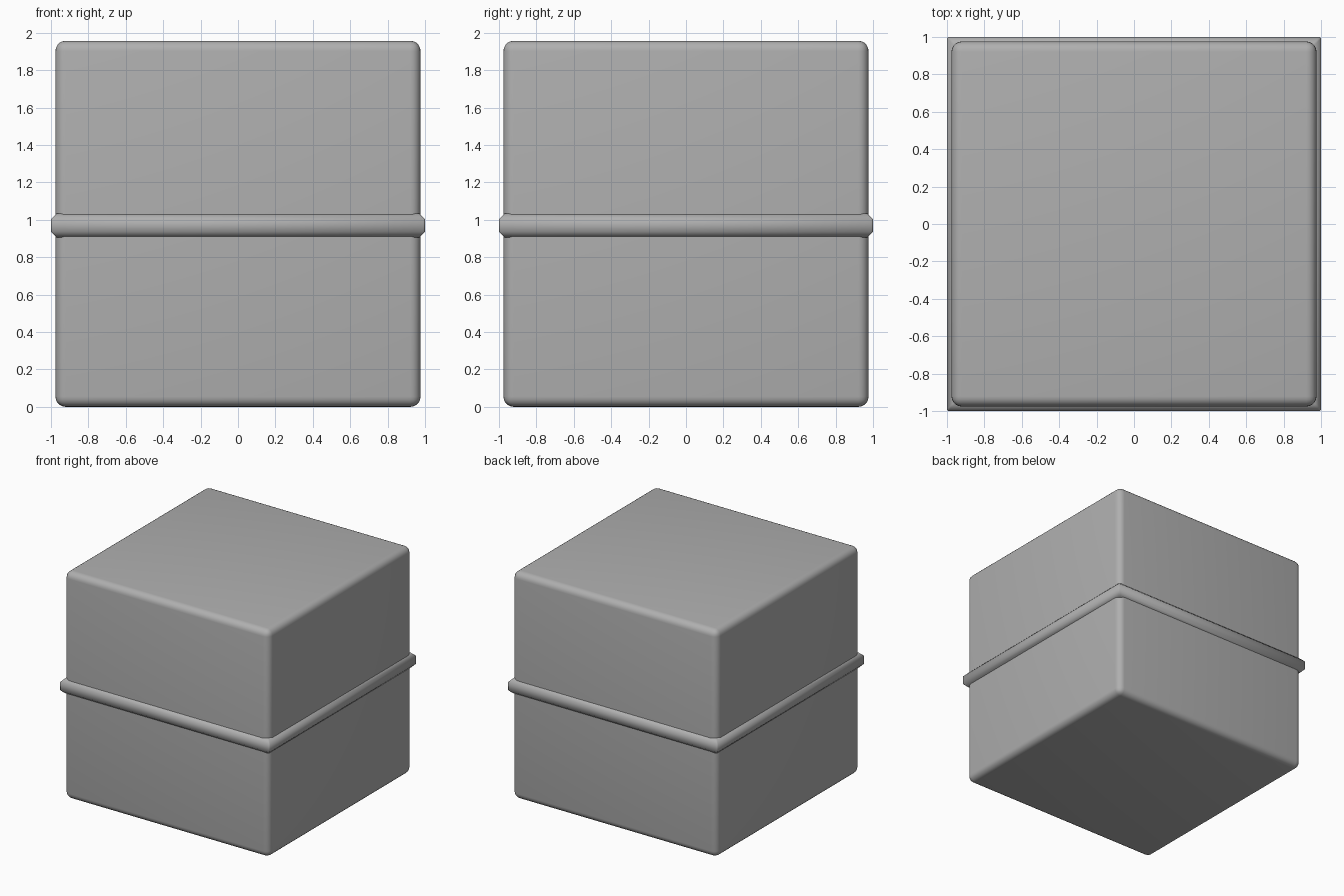
import bpy, bmesh

if "Cube" in bpy.data.objects:
    bpy.data.objects.remove(bpy.data.objects["Cube"])

# Mid grey shared by both parts
grey = bpy.data.materials.new("mid_grey")
grey.diffuse_color = (0.43, 0.43, 0.43, 1)
grey.use_nodes = True
grey.node_tree.nodes["Principled BSDF"].inputs["Base Color"].default_value = grey.diffuse_color

def make_object(name, bm, angle):
    bmesh.ops.recalc_face_normals(bm, faces=bm.faces[:])
    mesh = bpy.data.meshes.new(name)
    bm.to_mesh(mesh)
    bm.free()
    mesh.materials.append(grey)
    obj = bpy.data.objects.new(name, mesh)
    bpy.context.collection.objects.link(obj)
    bpy.ops.object.select_all(action='DESELECT')
    obj.select_set(True)
    bpy.context.view_layer.objects.active = obj
    bpy.ops.object.shade_smooth_by_angle(angle=angle)
    return obj

# Rounded cube body
WIDTH, HEIGHT = 1.952, 1.957
bm = bmesh.new()
bmesh.ops.create_cube(bm, size=1)
for v in bm.verts:
    v.co.x *= WIDTH
    v.co.y *= WIDTH
    v.co.z = (v.co.z + 0.5) * HEIGHT
bmesh.ops.bevel(bm, geom=bm.edges[:], offset=0.055, segments=5,
                profile=0.5, affect='EDGES')
make_object("cube_body", bm, 0.6)

# Raised band: chamfered profile (half width, z) swept around a square
# whose corners are slightly cut
profile = [(0.93, 1.033), (0.97, 1.033), (1.0, 1.004),
           (1.0, 0.936), (0.97, 0.905), (0.93, 0.905)]
CUT = 0.008
sections = [(-1, -1, 0, 1), (-1, -1, 1, 0), (1, -1, 1, 0), (1, -1, 0, 1),
            (1, 1, 0, 1), (1, 1, 1, 0), (-1, 1, 1, 0), (-1, 1, 0, 1)]
bm = bmesh.new()
rings = [[bm.verts.new((sx * (r - CUT * cx), sy * (r - CUT * cy), z))
          for r, z in profile] for sx, sy, cx, cy in sections]
n = len(profile)
for i in range(len(rings)):
    a, b = rings[i], rings[(i + 1) % len(rings)]
    for j in range(n):
        k = (j + 1) % n
        bm.faces.new((a[j], b[j], b[k], a[k]))
make_object("middle_band", bm, 0.9)
